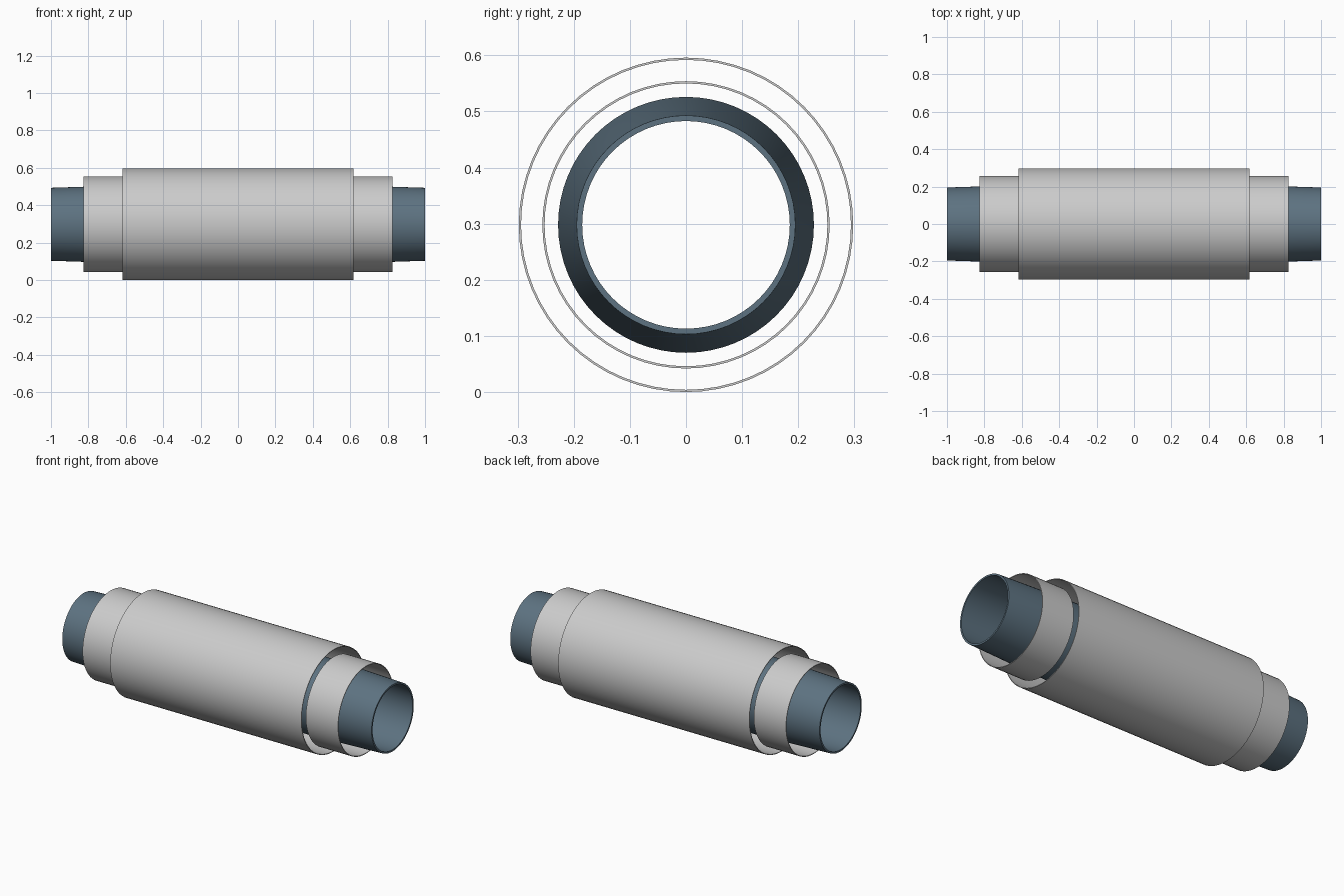
import bpy, bmesh, math

if "Cube" in bpy.data.objects:
    bpy.data.objects.remove(bpy.data.objects["Cube"])

SEGS = 64
CZ = 0.298          # height of the shared axis

blue = bpy.data.materials.new("blue_metal")
blue.diffuse_color = (0.11, 0.17, 0.22, 1)
blue.use_nodes = True
blue.node_tree.nodes["Principled BSDF"].inputs["Base Color"].default_value = blue.diffuse_color


def tube(name, stations, wall, mat=None):
    """Open thin-walled tube along x from (x, outer radius) stations."""
    profile = stations + [(x, r - wall) for x, r in reversed(stations)]
    bm = bmesh.new()
    rings = []
    for x, r in profile:
        rings.append([bm.verts.new((x, r * math.cos(2 * math.pi * i / SEGS),
                                    CZ + r * math.sin(2 * math.pi * i / SEGS)))
                      for i in range(SEGS)])
    for k, a in enumerate(rings):
        b = rings[(k + 1) % len(rings)]
        for i in range(SEGS):
            j = (i + 1) % SEGS
            bm.faces.new((a[i], a[j], b[j], b[i]))
    bmesh.ops.recalc_face_normals(bm, faces=bm.faces)
    me = bpy.data.meshes.new(name)
    bm.to_mesh(me)
    bm.free()
    ob = bpy.data.objects.new(name, me)
    bpy.context.collection.objects.link(ob)
    if mat:
        me.materials.append(mat)
    bpy.ops.object.select_all(action='DESELECT')
    ob.select_set(True)
    bpy.context.view_layer.objects.active = ob
    bpy.ops.object.shade_smooth_by_angle(angle=math.radians(30))
    return ob


# Inner pipe, slightly wider at the middle
tube("inner_pipe", [(-1, 0.195), (0, 0.228), (1, 0.195)], 0.01, blue)

# Wide central sleeve
tube("outer_sleeve", [(-0.618, 0.298), (0.618, 0.298)], 0.004)

# Narrower sleeve at each end
for side, s in (("left", -1), ("right", 1)):
    tube(side + "_end_sleeve", [(s * 0.618, 0.256), (s * 0.826, 0.256)], 0.004)
